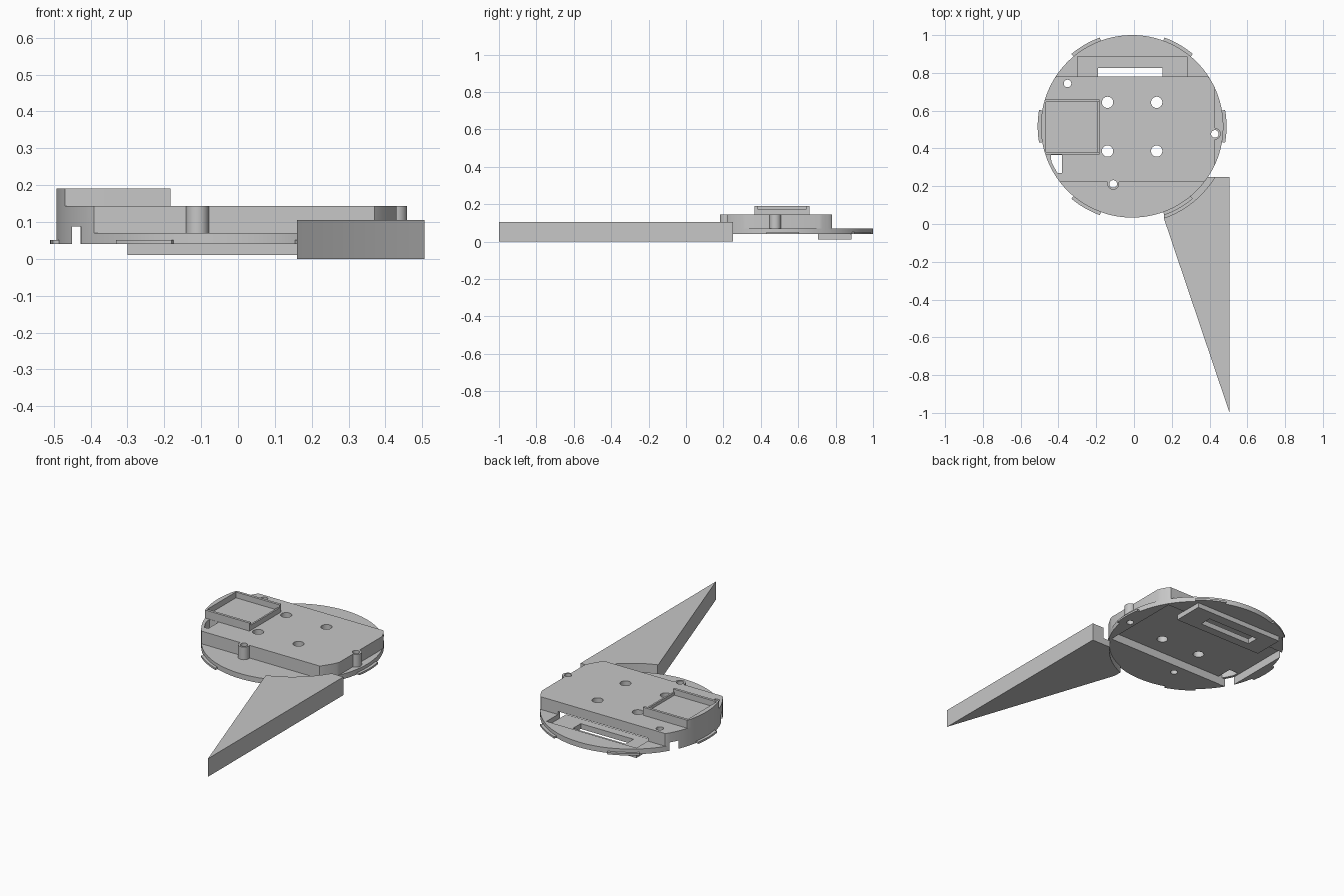
import bpy, bmesh, math

cube = bpy.data.objects.get("Cube")
if cube:
    bpy.data.objects.remove(cube, do_unlink=True)

grey = bpy.data.materials.new("plain grey")
grey.use_nodes = True
colour = (0.57, 0.57, 0.57, 1)
grey.diffuse_color = colour
grey.node_tree.nodes["Principled BSDF"].inputs["Base Color"].default_value = colour

CX, CY, R = -0.01, 0.517, 0.483


def prism(name, pts, z0, z1):
    """Extrude a flat outline between two heights."""
    bm = bmesh.new()
    face = bm.faces.new([bm.verts.new((x, y, z0)) for x, y in pts])
    top = bmesh.ops.extrude_face_region(bm, geom=[face])["geom"]
    for v in top:
        if isinstance(v, bmesh.types.BMVert):
            v.co.z = z1
    bmesh.ops.recalc_face_normals(bm, faces=bm.faces)
    mesh = bpy.data.meshes.new(name)
    bm.to_mesh(mesh)
    bm.free()
    mesh.materials.append(grey)
    ob = bpy.data.objects.new(name, mesh)
    bpy.context.collection.objects.link(ob)
    return ob


def rect(x0, x1, y0, y1):
    return [(x0, y0), (x1, y0), (x1, y1), (x0, y1)]


def box(name, x0, x1, y0, y1, z0, z1):
    return prism(name, rect(x0, x1, y0, y1), z0, z1)


def arc(r, a0, a1, n, cx=CX, cy=CY):
    return [(cx + r * math.cos(a0 + (a1 - a0) * i / n),
             cy + r * math.sin(a0 + (a1 - a0) * i / n)) for i in range(n + 1)]


def circle(cx, cy, r, n=32):
    return arc(r, 0, math.tau, n, cx, cy)[:-1]


def clipped(r, x0=-2, x1=2, y0=-2, y1=2):
    """Circle outline limited to a rectangle."""
    pts = [(min(max(x, x0), x1), min(max(y, y0), y1))
           for x, y in circle(CX, CY, r, 180)]
    pts = [p for i, p in enumerate(pts) if p != pts[i - 1]]
    keep = []
    for i, p in enumerate(pts):
        a, b = pts[i - 1], pts[(i + 1) % len(pts)]
        if not any(a[k] == p[k] == b[k] for k in (0, 1)):
            keep.append(p)
    return keep


def combine(ob, other, operation="DIFFERENCE"):
    mod = ob.modifiers.new("join", "BOOLEAN")
    mod.operation, mod.solver, mod.object = operation, "EXACT", other
    bpy.context.view_layer.objects.active = ob
    bpy.ops.object.modifier_apply(modifier=mod.name)
    bpy.data.objects.remove(other, do_unlink=True)


# round base with the raised housing
chassis = prism("chassis", clipped(R), 0.04, 0.07)
housing = prism("housing", clipped(R, x1=0.43, y0=0.222, y1=0.781), 0.06, 0.144)
combine(chassis, housing, "UNION")

# screw bosses on the housing walls
screws = [(-0.11, 0.212), (0.428, 0.477)]
for x, y in screws:
    combine(chassis, prism("boss", circle(x, y, 0.031), 0.06, 0.144), "UNION")

# shallow underside cavity that breaks through the rim, rear recess, side slot
combine(chassis, box("cavity", -0.451, 0.39, 0.272, 0.761, 0, 0.088))
combine(chassis, box("recess", -0.3, 0.28, 0.705, 0.886, 0, 0.088))
combine(chassis, prism("slot", clipped(0.466, -0.439, -0.381, 0.27, 0.366), 0, 0.3))

# through holes
holes = [(x, y, 0.03) for x in (-0.14, 0.12) for y in (0.386, 0.644)]
holes += [(x, y, 0.02) for x, y in screws + [(-0.352, 0.744)]]
for x, y, r in holes:
    combine(chassis, prism("hole", circle(x, y, r), 0, 0.3))

# slotted block under the rear recess
block = box("rear_block", -0.3, 0.28, 0.705, 0.886, 0.011, 0.042)
combine(block, box("block_slot", -0.19, 0.15, 0.756, 0.827, 0, 0.1))

# open tray on top of the housing
tray = prism("tray", clipped(R, x1=-0.183, y0=0.367, y1=0.66), 0.143, 0.191)
combine(tray, box("tray_mouth", -0.465, -0.1, 0.382, 0.645, 0.174, 0.3))
combine(tray, box("tray_floor", -0.465, -0.193, 0.382, 0.645, 0.157, 0.3))

# thin tabs around the rim
tabs = []
for angle in range(0, 360, 60):
    a, half = math.radians(angle), math.radians(10)
    outline = arc(0.5, a - half, a + half, 10) + arc(0.476, a + half, a - half, 10)
    tabs.append(prism("rim_tab", outline, 0.04, 0.051))


# long wedge whose curved seat tucks under the base
def wedge_outline(r):
    start = -math.acos((0.16 - CX) / r)
    end = math.asin((0.25 - CY) / r)
    return arc(r, start, end, 20) + [(0.506, 0.25), (0.506, -1), (0.16, 0.025)]


wedge = prism("wedge", wedge_outline(0.475), 0, 0.106)
combine(wedge, prism("wedge_step", circle(CX, CY, 0.514, 120), 0.04, 0.3))

# smooth the round walls, keep the edges crisp
for ob in [chassis, block, tray, wedge] + tabs:
    bpy.ops.object.select_all(action="DESELECT")
    ob.select_set(True)
    bpy.context.view_layer.objects.active = ob
    bpy.ops.object.shade_smooth_by_angle(angle=math.radians(25))
